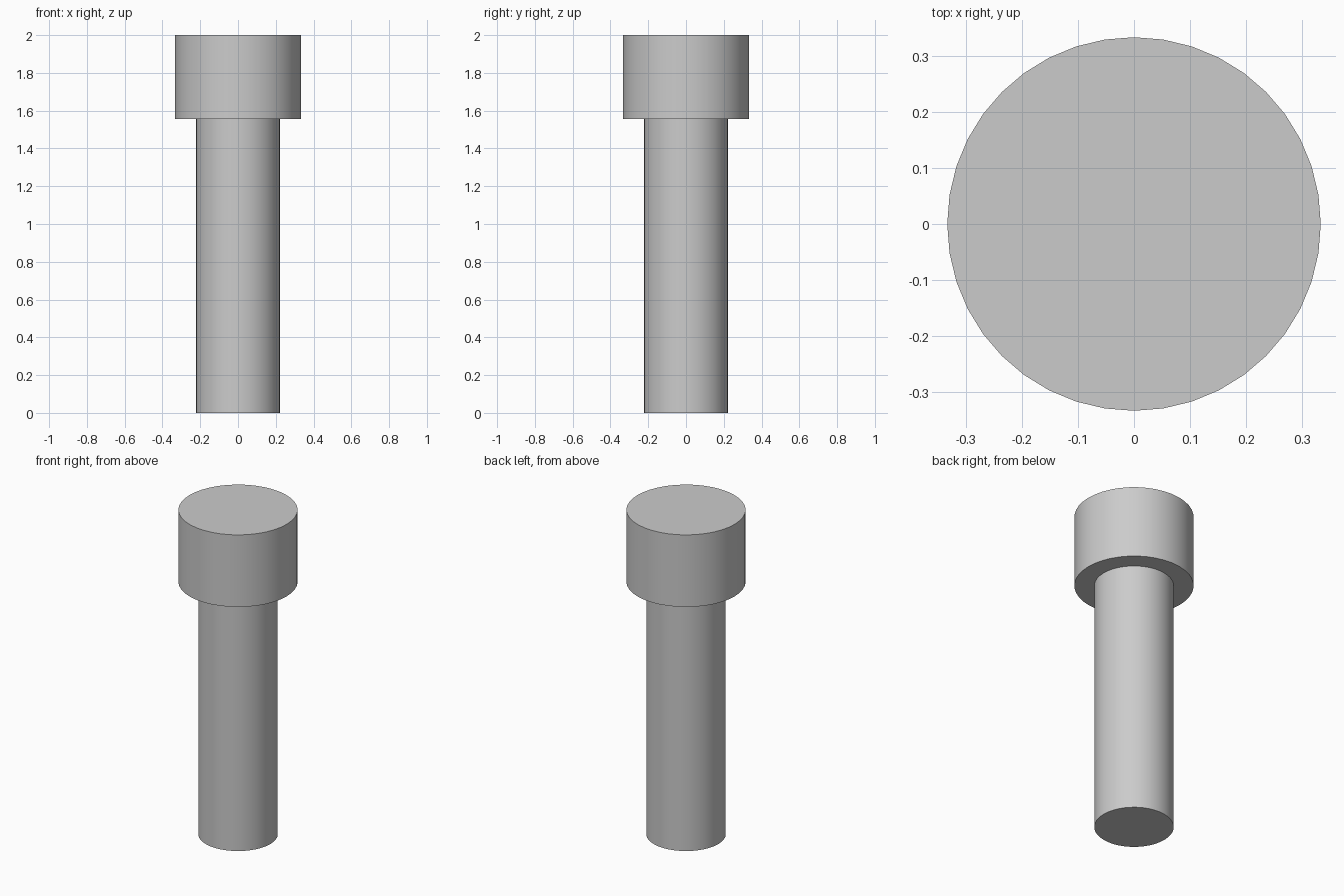
import bpy, bmesh, math

if "Cube" in bpy.data.objects:
    bpy.data.objects.remove(bpy.data.objects["Cube"])

SIDES = 40
# Half profile (radius, z): shaft bottom, shaft top, head underside, head top
PROFILE = [(0.222, 0.0), (0.222, 1.556), (0.333, 1.556), (0.333, 2.0)]

# Bolt: profile revolved around z, closed with a flat cap at each end
bm = bmesh.new()
rings = []
for r, z in PROFILE:
    angles = [2 * math.pi * i / SIDES for i in range(SIDES)]
    rings.append([bm.verts.new((r * math.cos(a), r * math.sin(a), z)) for a in angles])
for low, high in zip(rings, rings[1:]):
    for i in range(SIDES):
        j = (i + 1) % SIDES
        bm.faces.new((low[i], low[j], high[j], high[i]))
bm.faces.new(rings[0][::-1])
bm.faces.new(rings[-1])
bmesh.ops.recalc_face_normals(bm, faces=bm.faces)

mesh = bpy.data.meshes.new("bolt")
bm.to_mesh(mesh)
bm.free()
bolt = bpy.data.objects.new("bolt", mesh)
bpy.context.collection.objects.link(bolt)

# Smooth sides, sharp rims
bpy.context.view_layer.objects.active = bolt
bolt.select_set(True)
bpy.ops.object.shade_smooth_by_angle(angle=math.radians(30))
